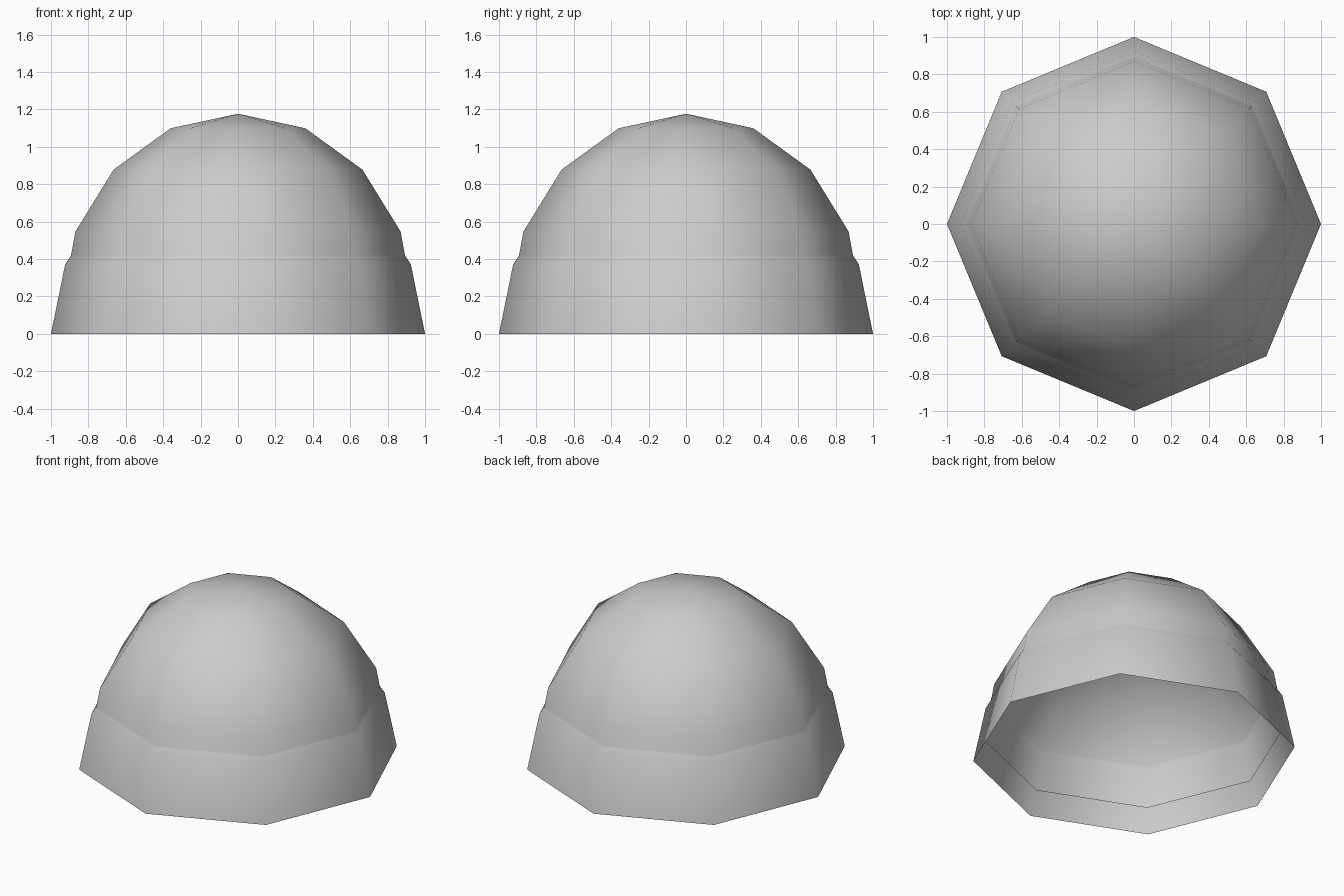
import bpy, bmesh, math

if "Cube" in bpy.data.objects:
    bpy.data.objects.remove(bpy.data.objects["Cube"])

SIDES = 8
RINGS = 4


def half_sphere(name, r, h, base):
    """Eight-sided low-poly half sphere, open underneath."""
    bm = bmesh.new()
    rings = []
    for k in range(RINGS):
        a = k * math.pi / 2 / RINGS
        rr, z = r * math.cos(a), base + h * math.sin(a)
        rings.append([bm.verts.new((rr * math.cos(2 * math.pi * i / SIDES),
                                    rr * math.sin(2 * math.pi * i / SIDES), z))
                      for i in range(SIDES)])
    for low, high in zip(rings, rings[1:]):
        for i in range(SIDES):
            j = (i + 1) % SIDES
            bm.faces.new((low[i], low[j], high[j], high[i]))
    tip = bm.verts.new((0, 0, base + h))
    for i in range(SIDES):
        bm.faces.new((rings[-1][i], rings[-1][(i + 1) % SIDES], tip))
    for f in bm.faces:
        f.smooth = True
    mesh = bpy.data.meshes.new(name)
    bm.to_mesh(mesh)
    bm.free()
    obj = bpy.data.objects.new(name, mesh)
    bpy.context.collection.objects.link(obj)
    return obj


# Upper dome: narrower and raised
half_sphere("upper_dome", 0.941, 1.021, 0.156)

# Lower dome: wider, its lowest ring shows as the flared band
half_sphere("lower_dome", 1.0, 0.975, 0.0)
